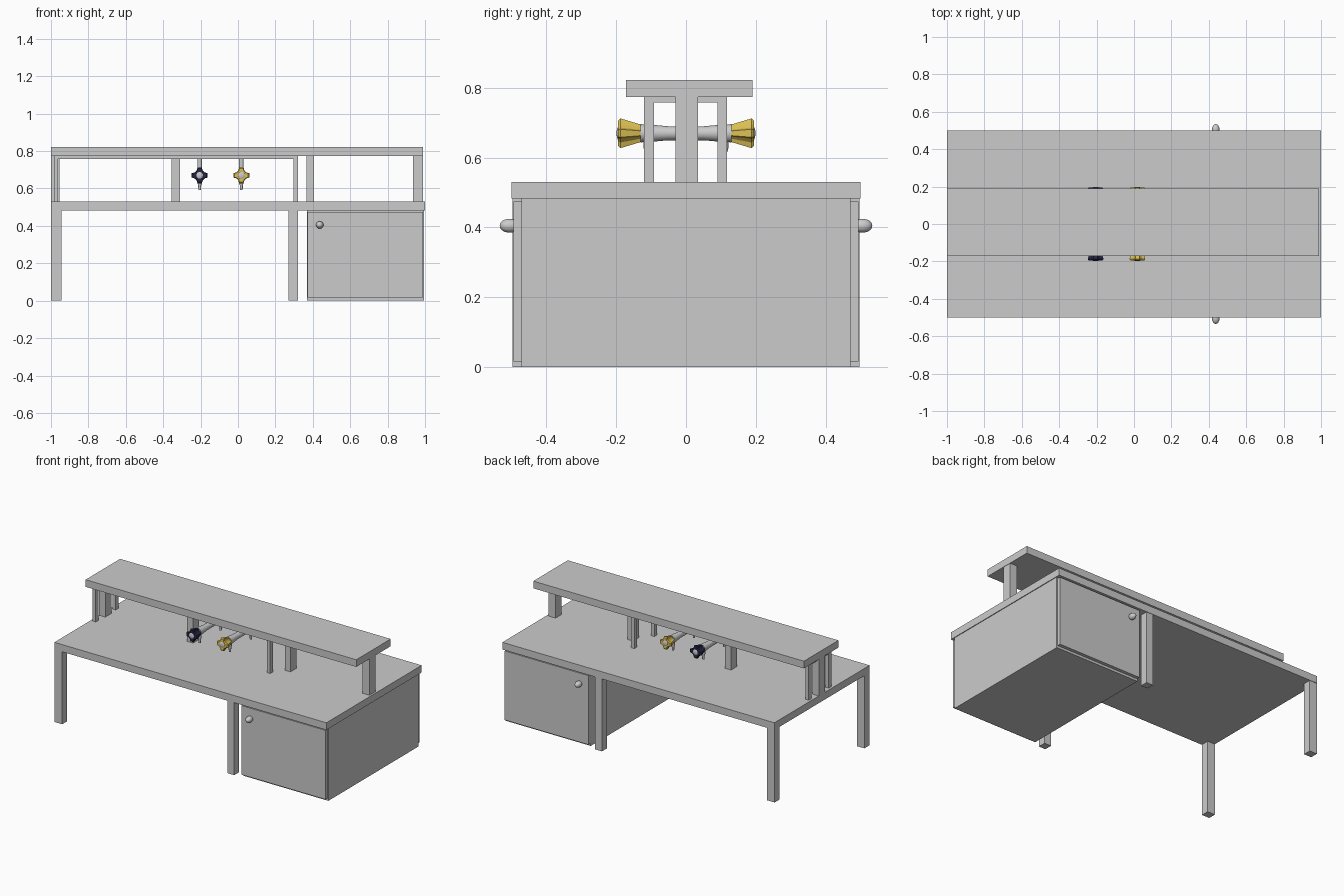
import bpy, bmesh, math
from mathutils import Matrix, Vector

if "Cube" in bpy.data.objects:
    bpy.data.objects.remove(bpy.data.objects["Cube"])


def finish(name, bm, mat=None, smooth=False):
    bmesh.ops.recalc_face_normals(bm, faces=bm.faces[:])
    me = bpy.data.meshes.new(name)
    bm.to_mesh(me)
    bm.free()
    ob = bpy.data.objects.new(name, me)
    bpy.context.collection.objects.link(ob)
    if mat:
        me.materials.append(mat)
    if smooth:
        bpy.ops.object.select_all(action='DESELECT')
        ob.select_set(True)
        bpy.context.view_layer.objects.active = ob
        bpy.ops.object.shade_smooth_by_angle(angle=math.radians(35))
    return ob


def box(name, x, y, z):
    bm = bmesh.new()
    bmesh.ops.create_cube(bm, size=1)
    for v in bm.verts:
        v.co = Vector([(a + b) / 2 + c * (b - a) for c, (a, b) in zip(v.co, (x, y, z))])
    return finish(name, bm)


def loft(name, rings, mat=None, smooth=False):
    """Skin a list of equal-length point rings and cap both ends."""
    bm = bmesh.new()
    vs = [[bm.verts.new(p) for p in r] for r in rings]
    n = len(vs[0])
    for a, b in zip(vs, vs[1:]):
        for i in range(n):
            j = (i + 1) % n
            bm.faces.new((a[i], a[j], b[j], b[i]))
    bm.faces.new(vs[0])
    bm.faces.new(vs[-1])
    return finish(name, bm, mat, smooth)


def circle_y(x, y, z, r, n=24):
    return [(x + r * math.cos(t), y, z + r * math.sin(t))
            for t in (2 * math.pi * i / n for i in range(n))]


def circle_z(x, y, z, r, n=16):
    return [(x + r * math.cos(t), y + r * math.sin(t), z)
            for t in (2 * math.pi * i / n for i in range(n))]


def ball(name, loc, size):
    bm = bmesh.new()
    bmesh.ops.create_uvsphere(bm, u_segments=20, v_segments=12, radius=1,
                              matrix=Matrix.LocRotScale(Vector(loc), None, Vector(size)))
    return finish(name, bm, None, True)


def material(name, col):
    m = bpy.data.materials.new(name)
    m.diffuse_color = (*col, 1)
    m.use_nodes = True
    m.node_tree.nodes["Principled BSDF"].inputs["Base Color"].default_value = m.diffuse_color
    return m


gold = material("yellow_paint", (0.72, 0.53, 0.09))
navy = material("navy_paint", (0.02, 0.02, 0.06))

# Worktop and raised shelf
box("worktop", (-1, 1), (-.5, .5), (.483, .531))
box("shelf", (-1, .99), (-.172, .19), (.774, .822))

# Shelf supports
for i, (a, b) in enumerate([(-1, -.955), (-.355, -.31), (.365, .407), (.935, .988)]):
    box(f"shelf_post_{i}", (a, b), (-.03, .034), (.531, .774))

# Service frame under the shelf
box("frame_plate", (-.985, .32), (-.12, .118), (.758, .774))
for i, x in enumerate((-.985, .297)):
    for j, y in enumerate((-.12, .09)):
        box(f"frame_post_{i}_{j}", (x, x + .023), (y, y + .028), (.531, .758))

# Table legs, cupboards, doors and door knobs, front and back
for side, s in (("front", -1), ("back", 1)):
    def span(a, b):
        return tuple(sorted((s * a, s * b)))
    box(f"{side}_left_leg", (-1, -.945), span(.445, .497), (0, .483))
    box(f"{side}_middle_leg", (.27, .32), span(.445, .497), (0, .483))
    box(f"{side}_cupboard", (.37, .995), span(.0, .472), (0, .483))
    box(f"{side}_door", (.372, .988), span(.472, .494), (.016, .475))
    ball(f"{side}_door_knob", (.437, s * .505, .405), (.02, .029, .02))


# Star-shaped handle outline: four blunt lobes
def star(x, y, z, k):
    pts = []
    for q in range(4):
        for deg, r in ((-15, .044), (15, .044), (32, .031), (58, .031)):
            t = math.radians(q * 90 + deg)
            pts.append((x + k * r * math.cos(t), y, z + k * r * math.sin(t)))
    return pts


# Double-ended taps hanging from the frame
Z = .67
for name, x, mat in (("navy", -.205, navy), ("yellow", .018, gold)):
    prof = [(-.13, .026), (-.095, .024), (-.05, .02), (.05, .02), (.095, .024), (.13, .026)]
    loft(f"{name}_tap_pipe", [circle_y(x, y, Z, r) for y, r in prof], None, True)
    loft(f"{name}_tap_stem", [circle_z(x, .002, z, .012) for z in (Z, .76)], None, True)
    for side, s in (("front", -1), ("back", 1)):
        loft(f"{name}_{side}_handle",
             [star(x, s * y, Z, k) for y, k in ((.124, .55), (.188, 1), (.195, .85))], mat)
        ball(f"{name}_{side}_handle_cap", (x, s * .192, Z), (.02, .007, .02))
        loft(f"{name}_{side}_nozzle",
             [circle_z(x, s * .11, z, r) for z, r in
              ((.665, .012), (.63, .012), (.615, .008), (.592, .007))], None, True)
